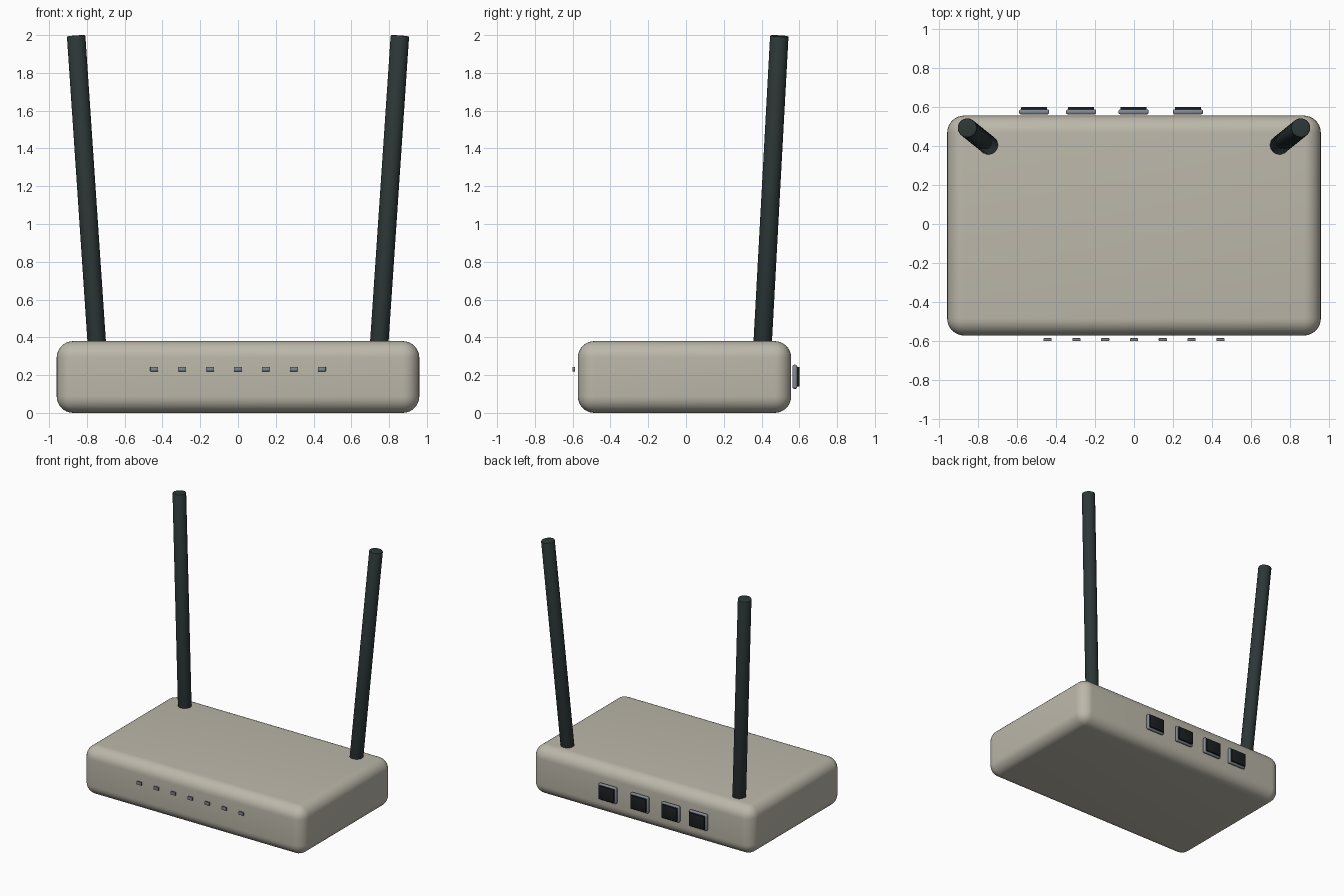
import bpy
from mathutils import Vector

cube = bpy.data.objects.get("Cube")
if cube:
    bpy.data.objects.remove(cube, do_unlink=True)


def material(name, rgb, rough=0.6):
    mat = bpy.data.materials.new(name)
    mat.use_nodes = True
    mat.diffuse_color = (*rgb, 1)
    bsdf = mat.node_tree.nodes["Principled BSDF"]
    bsdf.inputs["Base Color"].default_value = (*rgb, 1)
    bsdf.inputs["Roughness"].default_value = rough
    return mat


shell = material("warm grey plastic", (0.50, 0.475, 0.40))
steel = material("blue grey metal", (0.22, 0.25, 0.29))
rubber = material("dark antenna plastic", (0.026, 0.038, 0.038))
black = material("black socket", (0.011, 0.013, 0.014))


def finish(obj, name, mat, bevel, segments):
    obj.name = name
    obj.data.materials.append(mat)
    mod = obj.modifiers.new("rounded edges", "BEVEL")
    mod.width = bevel
    mod.segments = segments
    mod.limit_method = "ANGLE"
    bpy.ops.object.modifier_apply(modifier=mod.name)
    bpy.ops.object.shade_smooth_by_angle()
    return obj


def box(name, centre, size, mat, bevel, segments=2):
    bpy.ops.mesh.primitive_cube_add(size=1, location=centre)
    obj = bpy.context.object
    obj.scale = size
    bpy.ops.object.transform_apply(location=False, rotation=False, scale=True)
    return finish(obj, name, mat, bevel, segments)


def rod(name, start, end, radius, mat):
    start, end = Vector(start), Vector(end)
    axis = end - start
    bpy.ops.mesh.primitive_cylinder_add(
        vertices=32, radius=radius, depth=axis.length, location=(start + end) / 2)
    obj = bpy.context.object
    obj.rotation_euler = axis.to_track_quat("Z", "Y").to_euler()
    return finish(obj, name, mat, 0.005, 2)


# Rounded housing
box("housing", (0, -0.008, 0.19), (1.92, 1.13, 0.38), shell, 0.088, 8)

# Pair of antennas leaning outwards and back
for side, label in ((-1, "right"), (1, "left")):
    rod(label + "_antenna", (side * 0.743, 0.402, 0.30),
        (side * 0.857, 0.494, 1.996), 0.049, rubber)

# Row of status lights, floating just off the front
for i in range(7):
    box(f"status_light_{i + 1}", ((i - 3) * 0.148, -0.594, 0.232),
        (0.042, 0.014, 0.024), steel, 0.002)

# Rear ports: a frame with a dark socket proud of it
for i, x in enumerate((-0.513, -0.272, -0.002, 0.277)):
    box(f"port_frame_{i + 1}", (x, 0.576, 0.191),
        (0.155, 0.026, 0.128), steel, 0.01, 3)
    box(f"port_socket_{i + 1}", (x, 0.592, 0.191),
        (0.134, 0.02, 0.104), black, 0.004)
